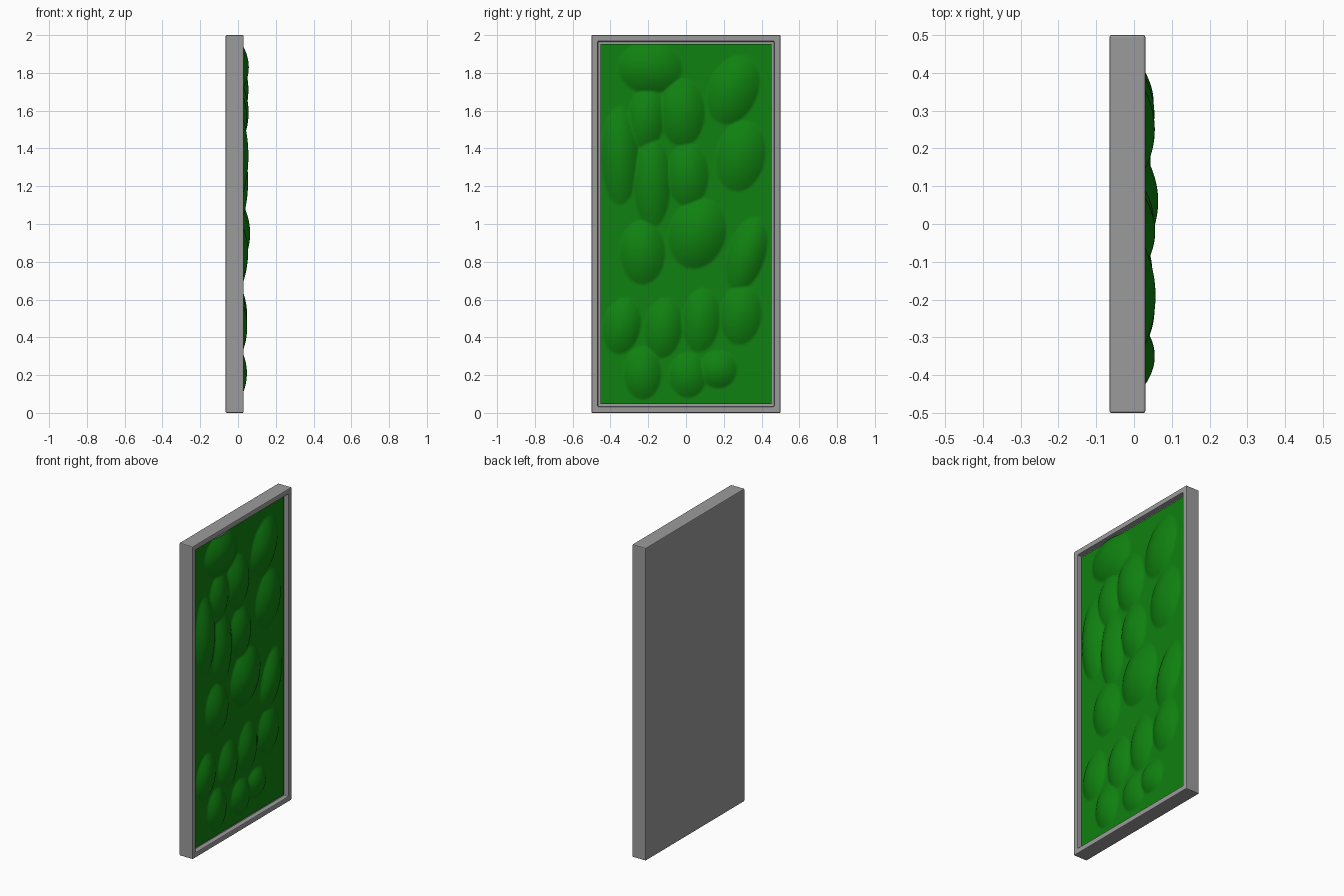
import bpy, bmesh, math

if "Cube" in bpy.data.objects:
    bpy.data.objects.remove(bpy.data.objects["Cube"])

def material(name, rgb):
    m = bpy.data.materials.new(name)
    m.diffuse_color = (*rgb, 1)
    m.use_nodes = True
    m.node_tree.nodes["Principled BSDF"].inputs["Base Color"].default_value = m.diffuse_color
    return m

grey = material("frame grey", (0.33, 0.33, 0.33))
green = material("moss green", (0.005, 0.22, 0.005))

def add_object(name, bm, mat):
    me = bpy.data.meshes.new(name)
    bm.to_mesh(me)
    bm.free()
    ob = bpy.data.objects.new(name, me)
    bpy.context.collection.objects.link(ob)
    me.materials.append(mat)
    return ob

# Tray frame: a box whose front face is inset and pushed back
X0, X1, BASE, RIM = -0.065, 0.03, 0.01, 0.047
bm = bmesh.new()
bmesh.ops.create_cube(bm, size=1)
for v in bm.verts:
    v.co = ((X0 + X1) / 2 + v.co.x * (X1 - X0), v.co.y, 1 + v.co.z * 2)
bm.normal_update()
face = max(bm.faces, key=lambda f: f.normal.x)
bmesh.ops.inset_region(bm, faces=[face], thickness=RIM)
inner = bmesh.ops.extrude_discrete_faces(bm, faces=[face])["faces"][0]
for v in inner.verts:
    v.co.x = BASE - 0.01
frame = add_object("frame", bm, grey)
bev = frame.modifiers.new("soft edges", "BEVEL")
bev.width, bev.segments, bev.limit_method = 0.005, 2, "ANGLE"

# Moss mounds: y, z, half width, half height, top x, lean
MOUNDS = [
    (-.19, 1.83, .17, .14, .057, 0), (.25, 1.71, .13, .19, .055, -.4),
    (-.02, 1.59, .12, .18, .056, 0), (-.21, 1.56, .10, .16, .048, -.1),
    (-.35, 1.36, .10, .26, .055, 0), (-.18, 1.22, .10, .24, .053, 0),
    (.01, 1.26, .11, .17, .052, 0), (.29, 1.36, .13, .19, .054, -.2),
    (.06, .95, .15, .19, .064, -.3), (-.23, .85, .12, .17, .054, 0),
    (.32, .84, .10, .20, .052, -.3), (-.34, .46, .10, .15, .048, -.2),
    (-.12, .45, .10, .16, .048, -.1), (.08, .49, .10, .17, .047, -.1),
    (.29, .52, .11, .16, .048, -.1), (-.23, .21, .10, .14, .047, 0),
    (.01, .20, .10, .12, .044, 0), (.17, .23, .10, .10, .044, 0),
]

def height(y, z):
    best = BASE
    for cy, cz, ry, rz, top, lean in MOUNDS:
        c, s = math.cos(lean), math.sin(lean)
        u, w = y - cy, z - cz
        d = ((u * c + w * s) / ry) ** 2 + ((w * c - u * s) / rz) ** 2
        if d < 1:
            best = max(best, BASE + (top - BASE) * (1 - d))
    return best

# Moss panel: dense grid raised into mounds
bm = bmesh.new()
bmesh.ops.create_grid(bm, x_segments=110, y_segments=220, size=1)
for v in bm.verts:
    y, z = v.co.x * (0.5 - RIM), 1 + v.co.y * (1 - RIM)
    v.co = (height(y, z), y, z)
for f in bm.faces:
    f.smooth = True
add_object("moss_panel", bm, green)
